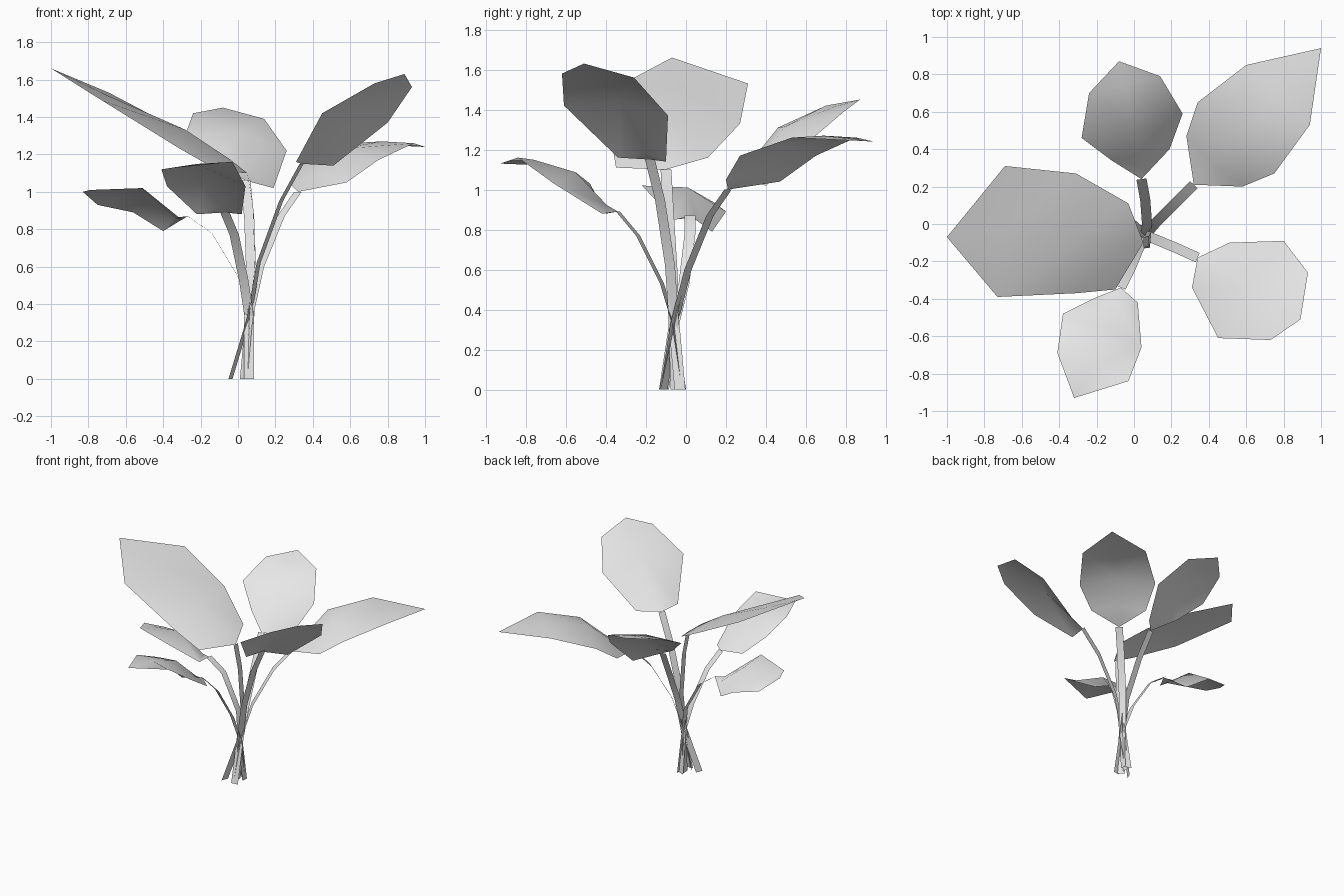
import bpy
import bmesh
from mathutils import Vector

default_cube = bpy.data.objects.get("Cube")
if default_cube:
    bpy.data.objects.remove(default_cube, do_unlink=True)

# One plain colour for the whole plant
material = bpy.data.materials.new("pale grey")
material.use_nodes = True
pale_grey = (0.8, 0.8, 0.8, 1)
material.diffuse_color = pale_grey
shader = next(node for node in material.node_tree.nodes if node.type == "BSDF_PRINCIPLED")
shader.inputs["Base Color"].default_value = pale_grey

STEM_WIDTH = 0.054
KNOT = Vector((0.06, -0.06, 0.33))  # where all the stems cross
MIDRIB_LIFT = (0.045, 0.06, 0.01)  # how far each row of a blade arches up


def make_object(name, bm):
    """Turn a bmesh into a smooth shaded object with the plant colour."""
    for face in bm.faces:
        face.smooth = True
    mesh = bpy.data.meshes.new(name)
    bm.to_mesh(mesh)
    bm.free()
    mesh.materials.append(material)
    plant_part = bpy.data.objects.new(name, mesh)
    bpy.context.collection.objects.link(plant_part)


def make_blade(name, base, left_edge, right_edge, tip):
    """Leaf blade: a raised midrib joined to both edges, closed at base and tip."""
    left_points = [Vector(point) for point in left_edge]
    right_points = [Vector(point) for point in right_edge]
    across = right_points[1] - left_points[1]
    normal = across.cross(Vector(tip) - Vector(base)).normalized()
    ribs = [(a + b) / 2 + normal * lift
            for a, b, lift in zip(left_points, right_points, MIDRIB_LIFT)]

    bm = bmesh.new()
    base_vert = bm.verts.new(base)
    tip_vert = bm.verts.new(tip)
    left, middle, right = ([bm.verts.new(point) for point in row]
                           for row in (left_points, ribs, right_points))
    for inner, outer in ((left, middle), (middle, right)):
        bm.faces.new((base_vert, outer[0], inner[0]))
        for row in range(len(inner) - 1):
            bm.faces.new((inner[row], outer[row], outer[row + 1], inner[row + 1]))
        bm.faces.new((inner[-1], outer[-1], tip_vert))
    bmesh.ops.triangulate(bm, faces=bm.faces[:])
    make_object(name, bm)


def make_stem(name, path, tip):
    """Flat ribbon along the path, turned broadside to the leaf direction."""
    points = [Vector(point) for point in path]
    heading = Vector(tip) - points[0]
    across = Vector((-heading.y, heading.x, 0)).normalized() * STEM_WIDTH / 2
    bm = bmesh.new()
    rows = [(bm.verts.new(p + across), bm.verts.new(p - across)) for p in points]
    for (low_left, low_right), (high_left, high_right) in zip(rows, rows[1:]):
        bm.faces.new((low_left, low_right, high_right, high_left))
    make_object(name, bm)


def make_leaf(position, foot, bends, base, left_edge, right_edge, tip):
    """A complete leaf: its stem from the ground and its blade."""
    make_stem(position + "_stem", [foot, KNOT, *bends, base], tip)
    make_blade(position + "_leaf", base, left_edge, right_edge, tip)


make_leaf(
    position="back_left",
    foot=(0.03, -0.11, 0),
    bends=[(0.12, 0.01, 0.6), (0.23, 0.12, 0.87)],
    base=(0.32, 0.21, 1.0),
    left_edge=[(0.28, 0.47, 1.04), (0.34, 0.65, 1.17), (0.6, 0.85, 1.26)],
    right_edge=[(0.58, 0.2, 1.05), (0.75, 0.27, 1.17), (0.94, 0.53, 1.26)],
    tip=(1.0, 0.94, 1.24),
)

make_leaf(
    position="back",
    foot=(0.06, -0.13, 0),
    bends=[(0.07, 0.0, 0.58), (0.06, 0.13, 0.86)],
    base=(0.04, 0.24, 1.06),
    left_edge=[(-0.12, 0.34, 1.16), (-0.28, 0.46, 1.31), (-0.24, 0.7, 1.42)],
    right_edge=[(0.19, 0.4, 1.02), (0.26, 0.59, 1.22), (0.14, 0.79, 1.39)],
    tip=(-0.08, 0.87, 1.45),
)

make_leaf(
    position="large_right",
    foot=(0.04, -0.05, 0),
    bends=[(0.09, -0.07, 0.6), (0.08, -0.09, 0.92)],
    base=(0.05, -0.1, 1.1),
    left_edge=[(-0.1, -0.35, 1.11), (-0.31, -0.37, 1.23), (-0.73, -0.39, 1.49)],
    right_edge=[(-0.03, 0.11, 1.16), (-0.31, 0.27, 1.33), (-0.69, 0.31, 1.53)],
    tip=(-1.0, -0.07, 1.66),
)

make_leaf(
    position="front_left",
    foot=(-0.04, -0.11, 0),
    bends=[(0.11, -0.08, 0.62), (0.23, -0.13, 0.95)],
    base=(0.34, -0.18, 1.15),
    left_edge=[(0.51, -0.1, 1.14), (0.8, -0.09, 1.37), (0.93, -0.26, 1.56)],
    right_edge=[(0.31, -0.34, 1.16), (0.45, -0.61, 1.42), (0.73, -0.62, 1.58)],
    tip=(0.89, -0.51, 1.63),
)

make_leaf(
    position="front",
    foot=(0.05, -0.01, 0),
    bends=[(0.03, -0.12, 0.53), (-0.02, -0.24, 0.77)],
    base=(-0.07, -0.34, 0.89),
    left_edge=[(0.02, -0.42, 0.88), (0.04, -0.66, 1.03), (-0.03, -0.84, 1.16)],
    right_edge=[(-0.22, -0.4, 0.88), (-0.38, -0.48, 1.03), (-0.41, -0.69, 1.12)],
    tip=(-0.32, -0.93, 1.13),
)

make_leaf(
    position="low_right",
    foot=(0.08, -0.03, 0),
    bends=[(0.01, -0.01, 0.53), (-0.14, 0.02, 0.78)],
    base=(-0.27, 0.02, 0.87),
    left_edge=[(-0.3, -0.06, 0.85), (-0.51, -0.22, 1.02), (-0.79, -0.11, 1.01)],
    right_edge=[(-0.4, 0.13, 0.79), (-0.56, 0.2, 0.89), (-0.75, 0.15, 0.93)],
    tip=(-0.83, 0.0, 1.0),
)
